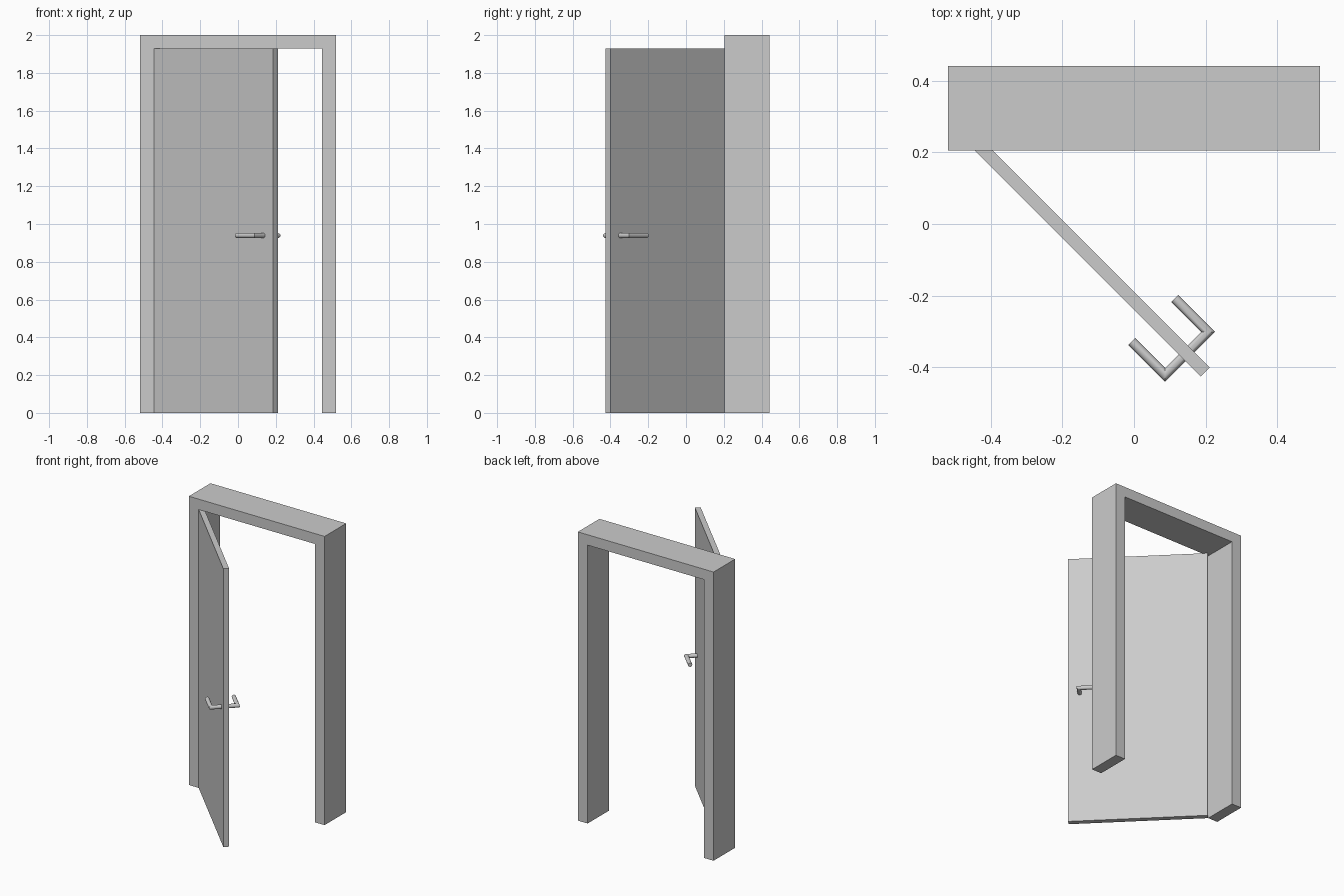
import bpy, bmesh, math
from mathutils import Vector

if "Cube" in bpy.data.objects:
    bpy.data.objects.remove(bpy.data.objects["Cube"])

def make_object(name, bm):
    bmesh.ops.recalc_face_normals(bm, faces=bm.faces)
    me = bpy.data.meshes.new(name)
    bm.to_mesh(me)
    bm.free()
    ob = bpy.data.objects.new(name, me)
    bpy.context.collection.objects.link(ob)
    return ob

def prism(name, profile, direction):
    bm = bmesh.new()
    face = bm.faces.new([bm.verts.new(p) for p in profile])
    ext = bmesh.ops.extrude_face_region(bm, geom=[face], use_keep_orig=True)
    verts = [g for g in ext["geom"] if isinstance(g, bmesh.types.BMVert)]
    bmesh.ops.translate(bm, verts=verts, vec=direction)
    return make_object(name, bm)

# Door frame: upside-down U profile extruded through the wall depth
W, I, TOP, HEAD, Y0, Y1 = 0.52, 0.445, 2.0, 1.928, 0.205, 0.441
outline = [(-W, 0), (-W, TOP), (W, TOP), (W, 0), (I, 0), (I, HEAD), (-I, HEAD), (-I, 0)]
prism("door_frame", [(x, Y0, z) for x, z in outline], (0, Y1 - Y0, 0))

# Door leaf, swung open 45 degrees about its hinge corner
LEAF, THICK = 0.893, 0.036
door = prism("door_leaf", [(0, 0, 0), (LEAF, 0, 0), (LEAF, THICK, 0), (0, THICK, 0)], (0, 0, HEAD))
door.location = (-I, Y0, 0)
door.rotation_euler.z = math.radians(-45)

# Lever handles: one round bar with mitred corners passing through the leaf
R, SIDES, U, REACH, ARM, Z = 0.0135, 20, 0.819, 0.085, 0.132, 0.939
path = [Vector(p) for p in ((U - ARM, -REACH, 0), (U, -REACH, 0), (U, REACH, 0), (U - ARM, REACH, 0))]
path = [p + Vector((0, THICK / 2, Z)) for p in path]
bm = bmesh.new()
rings = []
for i, p in enumerate(path):
    a = (p - path[i - 1]).normalized() if i else None
    b = (path[i + 1] - p).normalized() if i < len(path) - 1 else None
    tangent = ((a or b) + (b or a)).normalized()
    side = tangent.cross(Vector((0, 0, 1)))
    stretch = 1 / tangent.dot(a or b)
    rings.append([bm.verts.new(p + side * (R * stretch * math.cos(t)) + Vector((0, 0, R * math.sin(t))))
                  for t in (2 * math.pi * k / SIDES for k in range(SIDES))])
for r0, r1 in zip(rings, rings[1:]):
    for k in range(SIDES):
        j = (k + 1) % SIDES
        bm.faces.new((r0[k], r0[j], r1[j], r1[k]))
bm.faces.new(rings[0])
bm.faces.new(rings[-1])
handle = make_object("lever_handles", bm)
handle.location = door.location
handle.rotation_euler = door.rotation_euler
bpy.context.view_layer.objects.active = handle
handle.select_set(True)
bpy.ops.object.shade_smooth_by_angle(angle=math.radians(35))
